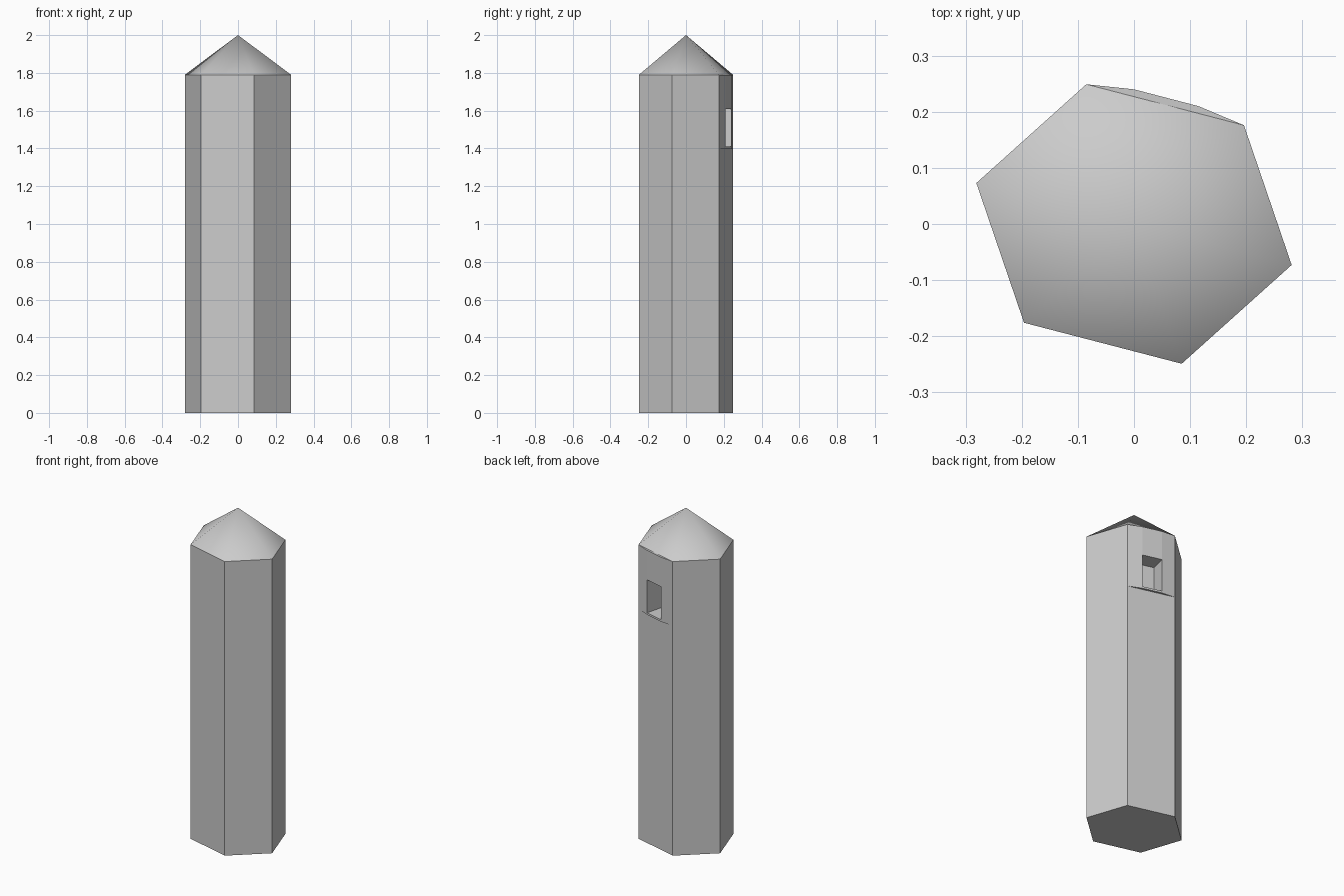
import bpy

if "Cube" in bpy.data.objects:
    bpy.data.objects.remove(bpy.data.objects["Cube"])

# Hexagon plan: three corners and their opposites; back wall runs from A to B
A, B, C = (-0.085, 0.249), (0.196, 0.176), (0.281, -0.073)
HEX = [A, B, C] + [(-x, -y) for x, y in (A, B, C)]
# Slightly bowed back panel with a window in its middle strip
P, Q = (0.0, 0.24), (0.115, 0.21)
EAVE, LEDGE, SILL, HEAD, TOP = 1.79, 1.398, 1.41, 1.61, 2.0
DEPTH = (-0.025, -0.097)


def at(p, z):
    return (p[0], p[1], z)


def wall(p, q, z0, z1):
    # Rectangle facing outward when p -> q runs clockwise seen from above
    return [at(q, z0), at(p, z0), at(p, z1), at(q, z1)]


def inward(p):
    return (p[0] + DEPTH[0], p[1] + DEPTH[1])


def build(name, faces):
    index, verts, polys = {}, [], []
    for face in faces:
        poly = []
        for v in face:
            key = tuple(round(c, 5) for c in v)
            if key not in index:
                index[key] = len(verts)
                verts.append(key)
            poly.append(index[key])
        polys.append(poly)
    mesh = bpy.data.meshes.new(name)
    mesh.from_pydata(verts, [], polys)
    mesh.update()
    obj = bpy.data.objects.new(name, mesh)
    bpy.context.collection.objects.link(obj)
    return obj


# Tower shaft: five full walls, a shortened back wall and the base
shaft = [wall(HEX[i], HEX[(i + 1) % 6], 0, EAVE) for i in range(1, 6)]
shaft.append(wall(A, B, 0, LEDGE))
shaft.append([at(p, 0) for p in HEX])
build("tower_shaft", shaft)

# Bowed back panel: side strips, pieces above and below the window, ledge and top
panel = [wall(A, P, LEDGE, EAVE), wall(Q, B, LEDGE, EAVE),
         wall(P, Q, LEDGE, SILL), wall(P, Q, HEAD, EAVE),
         [at(p, LEDGE) for p in (A, P, Q, B)],
         [at(p, EAVE) for p in (B, Q, P, A)]]
# Window recess: back, two reveals, sill and soffit
Pi, Qi = inward(P), inward(Q)
panel += [wall(Pi, Qi, SILL, HEAD), wall(P, Pi, SILL, HEAD), wall(Qi, Q, SILL, HEAD),
          [at(p, SILL) for p in (Q, Qi, Pi, P)],
          [at(p, HEAD) for p in (P, Pi, Qi, Q)]]
build("window_panel", panel)

# Smooth-shaded pointed roof
roof = build("roof", [[at(HEX[(i + 1) % 6], EAVE), at(HEX[i], EAVE), (0, 0, TOP)]
                      for i in range(6)])
for poly in roof.data.polygons:
    poly.use_smooth = True
